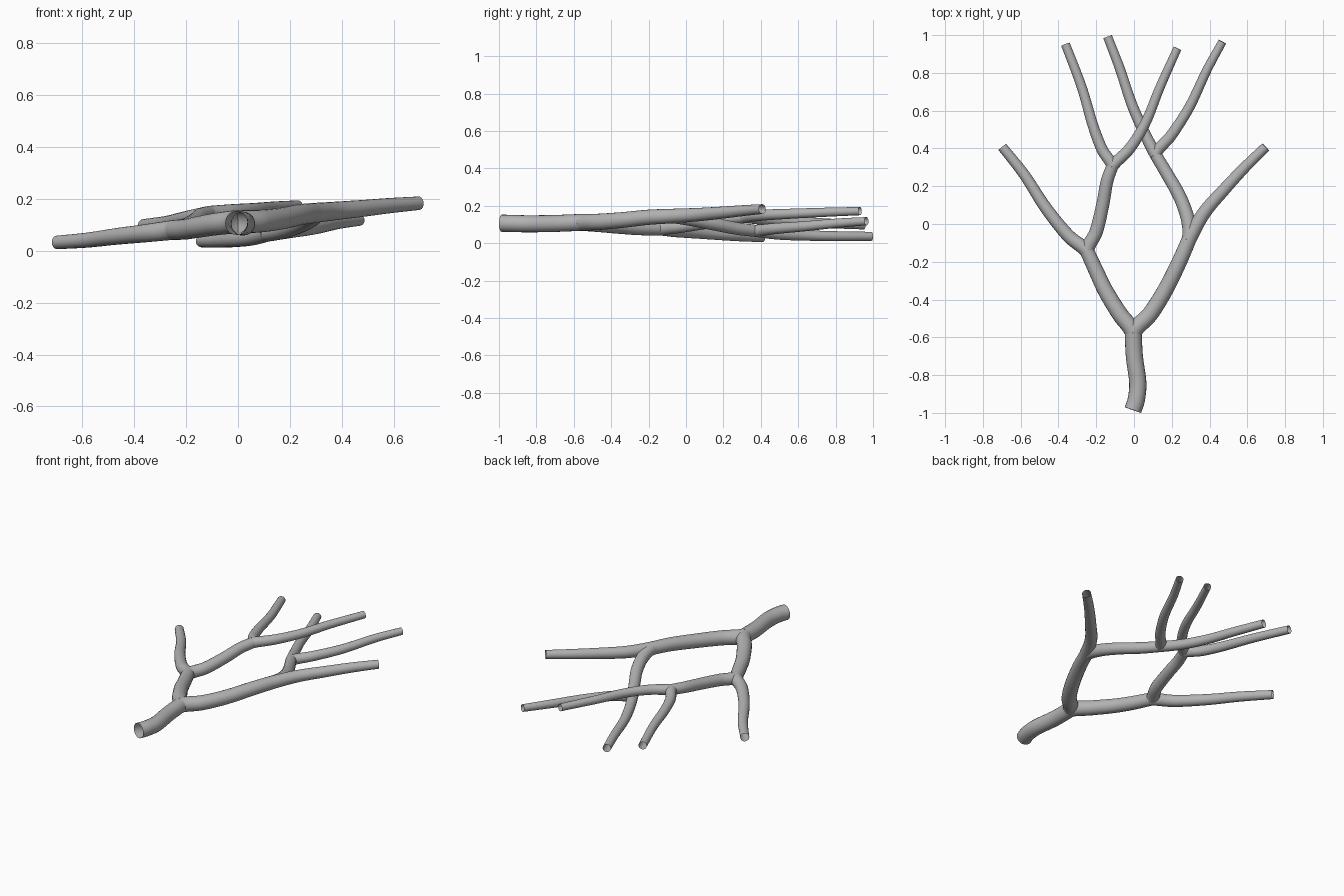
import bpy, bmesh, math
from mathutils import Vector

cube = bpy.data.objects.get("Cube")
if cube:
    bpy.data.objects.remove(cube, do_unlink=True)

SIDES, STEPS = 20, 8
grey = bpy.data.materials.new("plain grey")
grey.use_nodes = True
colour = (0.45, 0.45, 0.45, 1)
grey.diffuse_color = colour
grey.node_tree.nodes["Principled BSDF"].inputs["Base Color"].default_value = colour


def smooth_path(points, before=None):
    """Catmull-Rom samples; 'before' carries on the parent's direction."""
    p = [Vector(q) for q in points]
    first = Vector(before) if before else 2 * p[0] - p[1]
    p = [first] + p + [2 * p[-1] - p[-2]]
    out = []
    for a, b, c, d in zip(p, p[1:], p[2:], p[3:]):
        for i in range(STEPS):
            t = i / STEPS
            out.append(b + (c - a) * t / 2 + (2 * a - 5 * b + 4 * c - d) * t * t / 2
                       + (3 * b - a - 3 * c + d) * t ** 3 / 2)
    return out + [p[-2]]


def tube(name, points, r_start, r_end, before=None):
    """Open-ended tube with an even taper."""
    path = smooth_path(points, before)
    n = len(path) - 1
    bm = bmesh.new()
    rings = []
    for i, c in enumerate(path):
        along = (path[min(i + 1, n)] - path[max(i - 1, 0)]).normalized()
        side = along.cross(Vector((0, 0, 1))).normalized()
        up = side.cross(along)
        r = r_start + (r_end - r_start) * i / n
        rings.append([bm.verts.new(c + r * (side * math.cos(a) + up * math.sin(a)))
                      for a in (math.tau * k / SIDES for k in range(SIDES))])
    for low, high in zip(rings, rings[1:]):
        for k in range(SIDES):
            j = (k + 1) % SIDES
            bm.faces.new((low[k], low[j], high[j], high[k])).smooth = True
    bmesh.ops.recalc_face_normals(bm, faces=bm.faces)
    mesh = bpy.data.meshes.new(name)
    bm.to_mesh(mesh)
    bm.free()
    mesh.materials.append(grey)
    bpy.context.collection.objects.link(bpy.data.objects.new(name, mesh))


# Trunk, its open end turned a little to one side
trunk = [(-.006, -.985, .107), (.012, -.93, .106), (.02, -.84, .104), (.002, -.7, .106),
         (-.004, -.575, .111)]
tube("trunk", trunk, .046, .045)

# Main limbs
left = [trunk[-1], (.085, -.477, .114), (.168, -.345, .124), (.24, -.2, .139), (.29, -.085, .145)]
right = [trunk[-1], (-.075, -.477, .104), (-.15, -.355, .092), (-.2, -.25, .083),
         (-.248, -.145, .08)]
tube("left_limb", left, .045, .039, trunk[-2])
tube("right_limb", right, .045, .038, trunk[-2])

# Outer branches
tube("left_outer_branch", [left[-1], (.372, .06, .153), (.48, .185, .163), (.587, .3, .174),
                           (.697, .408, .183)], .039, .026, left[-2])
tube("right_outer_branch", [right[-1], (-.35, -.06, .068), (-.47, .09, .055), (-.58, .26, .041),
                            (-.697, .408, .032)], .038, .026, right[-2])

# Inner branches
left_in = [left[-1], (.286, .02, .13), (.243, .143, .105), (.175, .265, .08), (.115, .365, .067)]
right_in = [right[-1], (-.2, -.04, .09), (-.166, .1, .11), (-.143, .225, .13), (-.115, .305, .14)]
tube("left_inner_branch", left_in, .038, .032, left[-2])
tube("right_inner_branch", right_in, .037, .032, right[-2])

# Twigs
tube("left_outer_twig", [left_in[-1], (.2, .473, .078), (.296, .624, .09), (.386, .815, .108),
                         (.468, .965, .118)], .032, .022, left_in[-2])
tube("left_inner_twig", [left_in[-1], (.053, .487, .05), (-.012, .635, .042), (-.074, .82, .038),
                         (-.14, .992, .037)], .032, .024, left_in[-2])
tube("right_inner_twig", [right_in[-1], (-.02, .403, .15), (.063, .54, .157), (.138, .725, .165),
                          (.23, .93, .172)], .032, .022, right_in[-2])
tube("right_outer_twig", [right_in[-1], (-.17, .397, .13), (-.22, .53, .12), (-.277, .725, .108),
                          (-.363, .952, .098)], .032, .024, right_in[-2])
